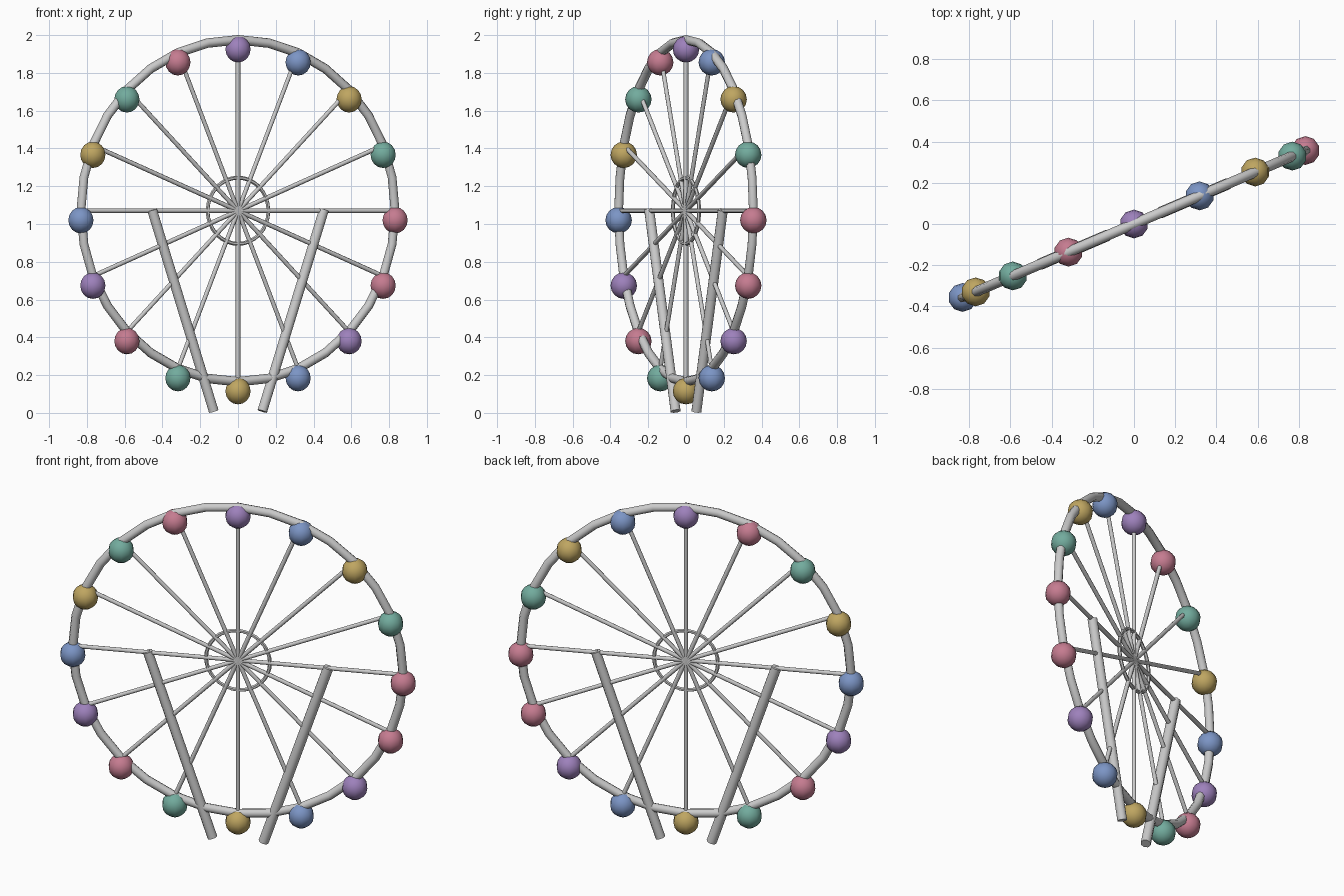
import bpy, math
from mathutils import Vector

if "Cube" in bpy.data.objects:
    bpy.data.objects.remove(bpy.data.objects["Cube"])

YAW = 0.405          # wheel plane turned about z
HUB_Z, R = 1.07, 0.905


def pt(u, z):
    """Point in the wheel plane: u along the plane, z up."""
    return Vector((u * math.cos(YAW), u * math.sin(YAW), z))


def finish(name, mat=None):
    ob = bpy.context.object
    ob.name = name
    bpy.ops.object.shade_smooth_by_angle(angle=math.radians(50))
    if mat:
        ob.data.materials.append(mat)
    return ob


def rod(name, a, b, r, sides=8):
    d = b - a
    bpy.ops.mesh.primitive_cylinder_add(vertices=sides, radius=r, depth=d.length,
                                        location=(a + b) / 2,
                                        rotation=d.to_track_quat('Z', 'Y').to_euler())
    finish(name)


def ring(name, major, minor, segs, sides):
    bpy.ops.mesh.primitive_torus_add(major_radius=major, minor_radius=minor,
                                     major_segments=segs, minor_segments=sides,
                                     location=(0, 0, HUB_Z),
                                     rotation=(math.pi / 2, 0, YAW))
    finish(name)


# Cabin colours, repeating around the wheel
palette = [("red", (0.56, 0.20, 0.28)), ("teal", (0.17, 0.41, 0.34)),
           ("gold", (0.52, 0.38, 0.12)), ("blue", (0.20, 0.30, 0.56)),
           ("purple", (0.34, 0.22, 0.50))]
mats = []
for n, c in palette:
    m = bpy.data.materials.new(n)
    m.diffuse_color = (*c, 1)
    m.use_nodes = True
    m.node_tree.nodes["Principled BSDF"].inputs["Base Color"].default_value = m.diffuse_color
    mats.append(m)

# Outer rim and inner hub ring
ring("rim", R, 0.025, 32, 8)
ring("hub_ring", 0.175, 0.0105, 32, 6)

# Spokes and hanging cabins
for i in range(16):
    t = i * math.tau / 16
    u, z = R * math.cos(t), HUB_Z + R * math.sin(t)
    rod(f"spoke_{i}", pt(0, HUB_Z), pt(u, z), 0.012, 8)
    bpy.ops.mesh.primitive_uv_sphere_add(segments=10, ring_count=8, radius=0.07,
                                         location=pt(u, z - 0.05))
    finish(f"cabin_{i}", mats[i % 5])

# Two splayed support legs
for side, s in (("left", -1), ("right", 1)):
    rod(f"{side}_leg", pt(s * 0.14, 0.009), pt(s * 0.495, 1.075), 0.028, 8)
